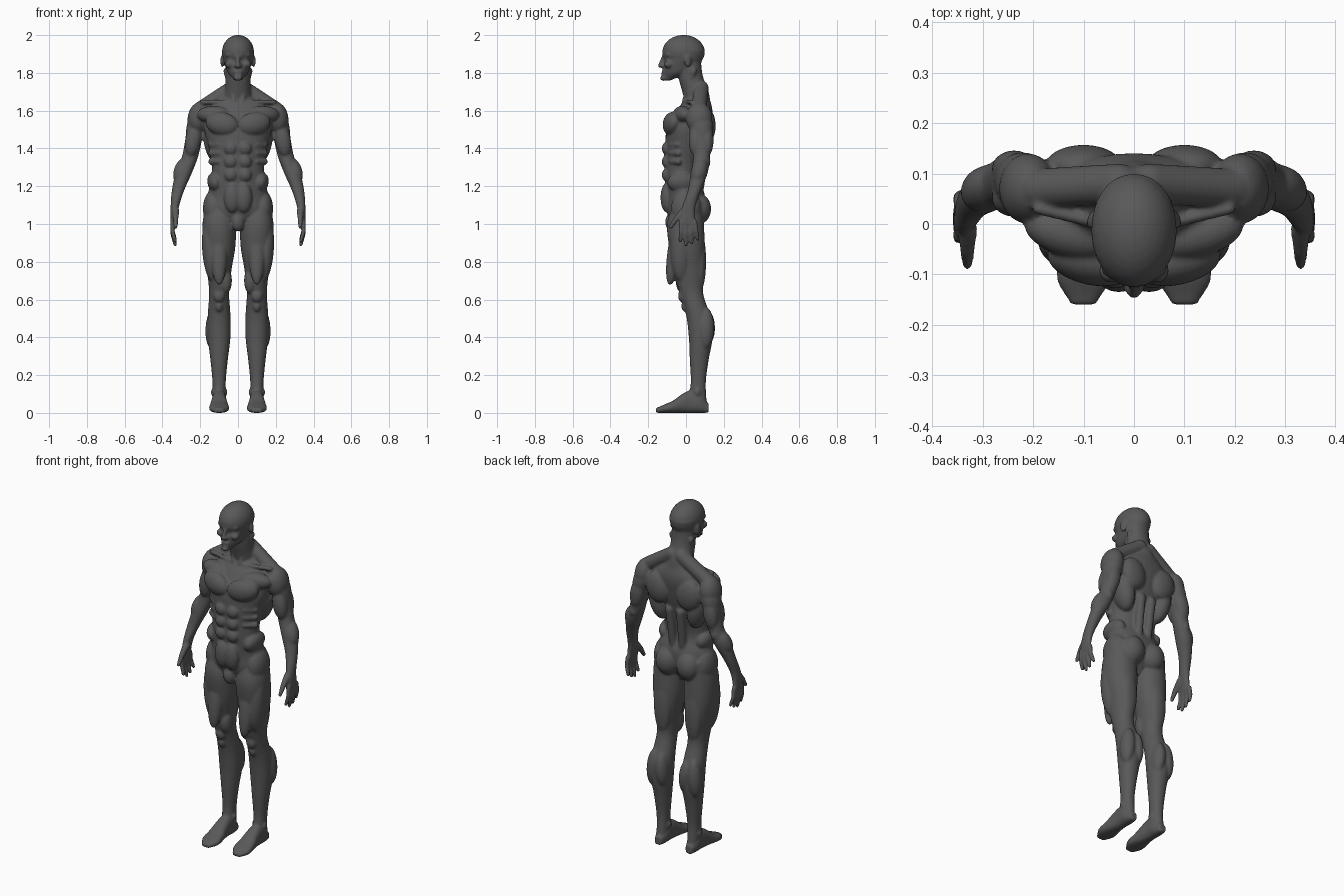
import bpy
import bmesh
from math import cos, sin, tau, radians, copysign
from mathutils import Matrix, Vector

cube = bpy.data.objects.get("Cube")
if cube:
    bpy.data.objects.remove(cube, do_unlink=True)

bm = bmesh.new()
UP, OUT, BACK = Vector.Fill(3), Vector.Fill(3), Vector.Fill(3)
UP.z = OUT.x = BACK.y = 1


def spline(before, start, end, after, t):
    """Hermite blend from start to end with neighbour tangents."""
    leave, arrive = (end - before) / 2, (after - start) / 2
    ease = t * t * (3 - 2 * t)
    return start.lerp(end, ease) + leave * t * (1 - t) ** 2 - arrive * t * t * (1 - t)


def loft(start, end, centre, half, low, high, upright=True, power=.95, steps=6, sides=32):
    """Skin evenly spaced oval sections, each from low to high edge."""
    rows = [Vector(row) for row in zip(centre, half, low, high)]
    spans = len(rows) - 1
    rows = [rows[0], *rows, rows[-1]]
    rings = []
    for step in range(spans * steps + 1):
        span = min(step // steps, spans - 1)
        x, wide, near, far = spline(*rows[span:span + 4], step / steps - span)
        station = start + (end - start) * step / (spans * steps)
        ring = []
        for side in range(sides):
            c, s = cos(tau * side / sides), sin(tau * side / sides)
            across = x + wide * copysign(abs(c) ** power, c)
            depth = (near + far) / 2 + (far - near) / 2 * copysign(abs(s) ** power, s)
            point = (across, depth, station) if upright else (across, station, depth)
            ring.append(bm.verts.new(point))
        rings.append(ring)
    for lower, upper in zip(rings, rings[1:]):
        for side in range(sides):
            bm.faces.new((lower[side - 1], lower[side], upper[side], upper[side - 1]))
    bm.faces.new(rings[0])
    bm.faces.new(rings[-1])


def blob(at, width, depth, height, lean=0, pitch=0, turn=0):
    """Ellipsoid muscle or bone; lean, pitch and turn are in degrees."""
    matrix = Matrix.Translation(at)
    for angle, axis in ((lean, "Y"), (pitch, "X"), (turn, "Z")):
        matrix = matrix @ Matrix.Rotation(radians(angle), 4, axis)
    matrix = matrix @ Matrix.Diagonal((width, depth, height, 1))
    bmesh.ops.create_uvsphere(bm, u_segments=24, v_segments=16, radius=1, matrix=matrix)


def capsule(start, end, thick, thin):
    """Round-ended tapered rod."""
    start, end = Vector(start), Vector(end)
    axis = end - start
    aim = axis.to_track_quat("Z", "Y").to_matrix().to_4x4()
    matrix = Matrix.Translation((start + end) / 2) @ aim
    bmesh.ops.create_cone(bm, cap_ends=True, segments=16, radius1=thick, radius2=thin,
                          depth=axis.length, matrix=matrix)
    blob(start, thick, thick, thick)
    blob(end, thin, thin, thin)


# Landmarks of the left half
shoulder = Vector((.21, .07, 1.56))
elbow = Vector((.265, .09, 1.33))
hip = Vector((.1, 0, 1.08))
knee = Vector((.1, .03, .6))
ankle = Vector((.1, .06, .1))
navel = Vector((0, -.1, 1.26))
mouth = Vector((0, -.12, 1.8))
eye = Vector((.034, -.092, 1.875))

# Torso core
loft(start=.97, end=1.69, centre=[0] * 9,
     half=(.04, .15, .16, .14, .14, .16, .18, .17, .07),
     low=(-.06, -.1, -.1, -.11, -.11, -.11, -.1, -.05, .01),
     high=(.04, .09, .1, .07, .08, .11, .13, .14, .12))
# Neck
loft(start=1.62, end=1.86, centre=[0] * 4, half=(.08, .07, .065, .065),
     low=(0, -.02, -.04, -.04), high=(.13, .12, .09, .08))
# Jaw and face, then cranium
loft(start=1.76, end=1.92, centre=[0] * 5, half=(.02, .053, .068, .08, .084),
     low=(-.115, -.12, -.12, -.11, -.12), high=(-.08, .02, .07, .09, .1))
blob(at=(0, -.013, 1.91), width=.085, depth=.113, height=.091)
# Leg
loft(start=.04, end=1.12, centre=[hip.x] * 10,
     half=(.034, .035, .046, .06, .06, .053, .066, .086, .088, .07),
     low=(.01, .025, .02, .015, 0, -.035, -.07, -.09, -.1, -.07),
     high=(.11, .105, .12, .14, .125, .09, .1, .1, .095, .09))
# Foot, heel to toe
loft(start=.12, end=-.16, centre=[ankle.x] * 7, upright=False, power=.85,
     half=(.022, .037, .038, .042, .05, .052, .026),
     low=[0] * 7, high=(.05, .1, .12, .1, .066, .045, .026))
# Arm, palm to shoulder
loft(start=1, end=1.63, centre=(.345, .335, .317, .287, .253, .234, .215, .19),
     half=(.014, .022, .033, .043, .043, .045, .052, .03),
     low=(-.03, -.02, .01, .025, .04, .035, .02, .04),
     high=(.05, .05, .08, .115, .127, .135, .14, .1))

# Fingers fan out from the knuckles and curl inward
for finger, length in enumerate((.1, .12, .11, .09)):
    spread = finger - 1
    knuckle = Vector((.345, spread * .023, 1.01))
    tip = knuckle + BACK * spread * .008 - UP * length - OUT * .012
    middle = knuckle.lerp(tip, .5) + OUT * .008
    capsule(knuckle, middle, thick=.014, thin=.012)
    capsule(middle, tip, thick=.012, thin=.01)
# Thumb
thumb = Vector((.33, -.05, 1.03))
capsule(thumb + (BACK + UP) * .04, thumb, thick=.02, thin=.015)
capsule(thumb, thumb - (BACK * 2 + UP * 3) * .015, thick=.015, thin=.011)

# Chest
blob(at=(.085, -.075, 1.53), width=.09, depth=.046, height=.062, lean=-12, turn=12)
blob(at=(.13, -.02, 1.58), width=.09, depth=.045, height=.045, turn=15)
# Collar bone, neck tendon and trapezius
collar = Vector((.02, -.01, 1.645))
capsule(collar, collar + OUT * .17 + BACK * .04, thick=.012, thin=.012)
capsule(collar, (.06, .04, 1.81), thick=.013, thin=.018)
capsule((.03, .08, 1.72), shoulder + UP * .055 - OUT * .02, thick=.04, thin=.04)
# Deltoid, shoulder blade, flank and spinal muscles
blob(at=shoulder, width=.057, depth=.07, height=.085, lean=-8)
blob(at=(.1, .115, 1.52), width=.075, depth=.042, height=.09, lean=15)
blob(at=(.125, .06, 1.43), width=.055, depth=.07, height=.12, lean=12)
capsule((.03, .065, 1.13), (.035, .1, 1.4), thick=.022, thin=.025)
# Ribs and abdominals in three rows
for row in range(3):
    rib = Vector((.14, -.04, 1.42)) - UP * row * .045
    capsule(rib, rib - (OUT + BACK) * .04, thick=.018, thin=.012)
    blob(at=navel + OUT * .037 + UP * row * .07, width=.036, depth=.028, height=.036)
blob(at=navel + OUT * .03 - UP * .12, width=.045, depth=.035, height=.08)
blob(at=(.12, -.02, 1.22), width=.042, depth=.08, height=.055, lean=15)
# Hip, groin and buttock
blob(at=hip + OUT * .03, width=.056, depth=.08, height=.1)
blob(at=(0, -.075, 1.01), width=.035, depth=.035, height=.05)
blob(at=hip + BACK * .07 - OUT * .032, width=.068, depth=.063, height=.08)
# Thigh
thigh = hip.lerp(knee, .45)
blob(at=thigh + OUT * .045 - BACK * .04, width=.045, depth=.055, height=.17, lean=4)
blob(at=thigh - BACK * .07, width=.045, depth=.04, height=.19, pitch=-9)
blob(at=thigh + BACK * .06 - UP * .06, width=.052, depth=.033, height=.16)
blob(at=knee + UP * .1 - BACK * .045 - OUT * .035, width=.033, depth=.04, height=.07)
# Knee, calf and ankle
blob(at=knee + UP * .02 - BACK * .05, width=.03, depth=.022, height=.035)
blob(at=knee - UP * .035 - BACK * .035, width=.02, depth=.02, height=.03)
calf = knee.lerp(ankle, .3) + BACK * .065
blob(at=calf - OUT * .023, width=.037, depth=.05, height=.1, lean=4)
blob(at=calf + OUT * .032, width=.04, depth=.045, height=.11, lean=-4)
for side in (-1, 1):
    blob(at=ankle + OUT * side * .032 + UP * .01, width=.012, depth=.018, height=.02)
# Upper arm, elbow and forearm
arm = shoulder.lerp(elbow, .5)
for side in (-1, 1):
    blob(at=arm + BACK * side * .03, width=.042, depth=.036, height=.09, lean=-10)
blob(at=elbow + BACK * .02, width=.022, depth=.02, height=.03)
blob(at=elbow + OUT * .03 - UP * .05 - BACK * .02, width=.045, depth=.043, height=.075,
     lean=-18, pitch=-15)

# Brow, eye and cheek
capsule((.012, -.113, 1.895), (.055, -.093, 1.895), thick=.012, thin=.01)
blob(at=eye, width=.017, depth=.015, height=.011)
blob(at=eye + OUT * .012 - UP * .03, width=.024, depth=.025, height=.02)
# Nose
bridge, nose = mouth + UP * .085, mouth + UP * .038 - BACK * .017
capsule(bridge, nose, thick=.009, thin=.012)
blob(at=nose + (OUT + BACK) * .012, width=.01, depth=.012, height=.009)
# Lips and chin
for side in (-1, 1):
    blob(at=mouth + UP * side * .007, width=.026, depth=.011, height=.007)
blob(at=mouth - UP * .028, width=.024, depth=.018, height=.014)
# Ear
blob(at=(.083, .01, 1.862), width=.009, depth=.02, height=.034, turn=20)

mesh = bpy.data.meshes.new("body")
bm.to_mesh(mesh)
bm.free()
body = bpy.data.objects.new("body", mesh)
bpy.context.collection.objects.link(body)

# Mirror the half, fuse everything to one skin and relax it
mirror = body.modifiers.new("Mirror", "MIRROR")
mirror.use_mirror_merge = False
fuse = body.modifiers.new("Fuse", "REMESH")
fuse.mode = "VOXEL"
fuse.voxel_size = .006
fuse.use_smooth_shade = True
relax = body.modifiers.new("Relax", "SMOOTH")
relax.factor = .5
relax.iterations = 6

skin = bpy.data.materials.new("dark grey")
skin.use_nodes = True
grey = (.1, .1, .1, 1)
skin.diffuse_color = grey
skin.node_tree.nodes["Principled BSDF"].inputs["Base Color"].default_value = grey
mesh.materials.append(skin)
